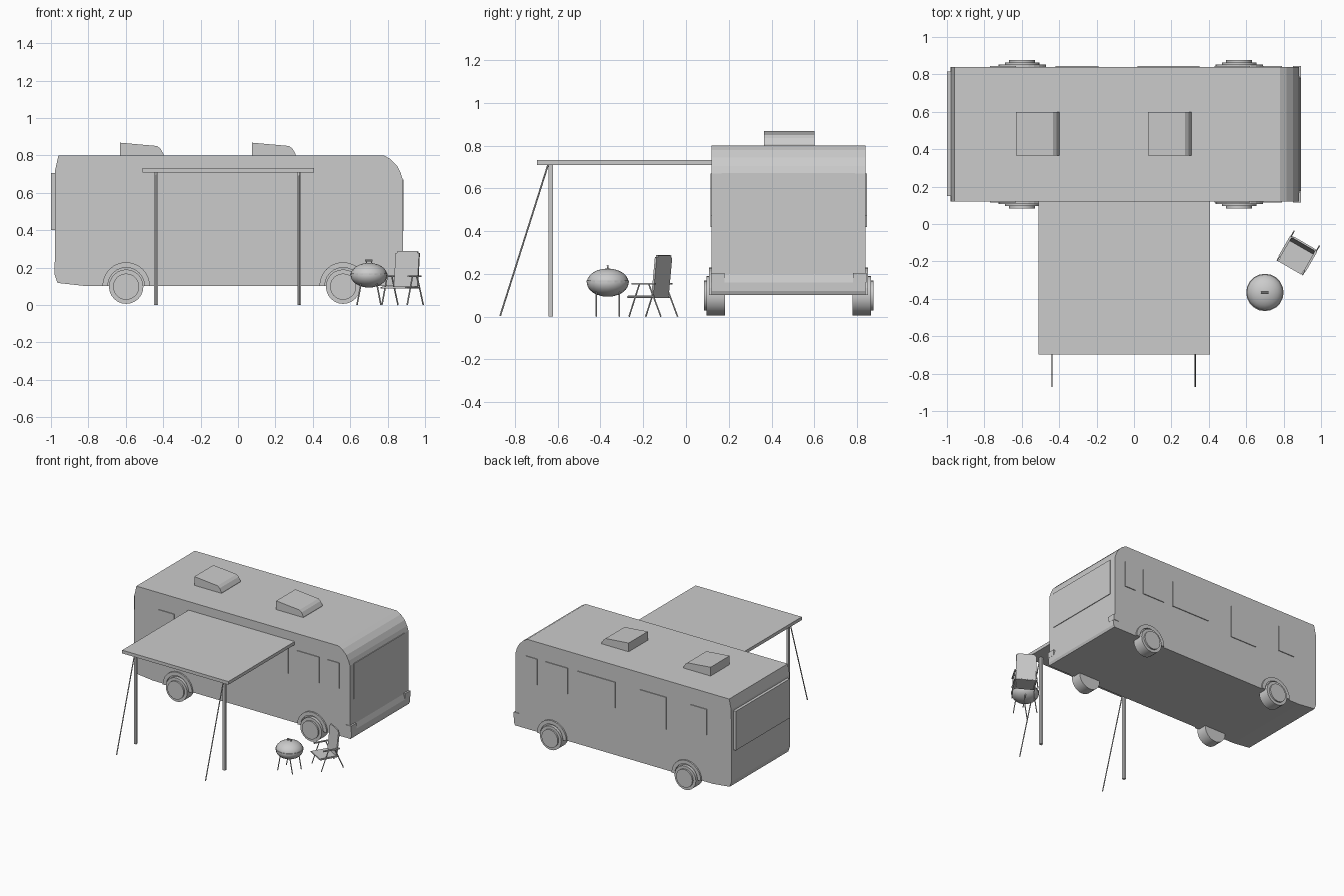
import bpy, bmesh, math
from mathutils import Vector, Matrix

if "Cube" in bpy.data.objects:
    bpy.data.objects.remove(bpy.data.objects["Cube"])


def finish(name, bm):
    bmesh.ops.recalc_face_normals(bm, faces=bm.faces)
    me = bpy.data.meshes.new(name)
    bm.to_mesh(me)
    bm.free()
    ob = bpy.data.objects.new(name, me)
    bpy.context.collection.objects.link(ob)
    return ob


def smooth(ob, angle=35):
    bpy.ops.object.select_all(action='DESELECT')
    ob.select_set(True)
    bpy.context.view_layer.objects.active = ob
    bpy.ops.object.shade_smooth_by_angle(angle=math.radians(angle))


def prism(name, pts, y0, y1):
    """Extrude an x-z outline from y0 to y1."""
    bm = bmesh.new()
    a = [bm.verts.new((x, y0, z)) for x, z in pts]
    b = [bm.verts.new((x, y1, z)) for x, z in pts]
    bm.faces.new(a)
    bm.faces.new(b[::-1])
    for i in range(len(pts)):
        j = (i + 1) % len(pts)
        bm.faces.new((a[i], a[j], b[j], b[i]))
    return finish(name, bm)


def box(name, x0, x1, y0, y1, z0, z1):
    return prism(name, [(x0, z0), (x1, z0), (x1, z1), (x0, z1)], y0, y1)


def rod(name, p, q, r, sides=8):
    p, q = Vector(p), Vector(q)
    d = q - p
    m = Matrix.Translation((p + q) / 2) @ d.to_track_quat('Z', 'Y').to_matrix().to_4x4()
    bm = bmesh.new()
    bmesh.ops.create_cone(bm, cap_ends=True, segments=sides, radius1=r, radius2=r,
                          depth=d.length, matrix=m)
    return finish(name, bm)


# Motorhome shell
Y0, Y1 = 0.12, 0.84
prism("body", [(-0.98, 0.16), (-0.965, 0.118), (-0.82, 0.102), (0.885, 0.102), (0.893, 0.12),
               (0.893, 0.16), (0.881, 0.20), (0.881, 0.67), (0.87, 0.705), (0.85, 0.745),
               (0.815, 0.78), (0.78, 0.80), (-0.96, 0.80), (-0.978, 0.72)], Y0, Y1)
box("windscreen", 0.875, 0.886, 0.165, 0.79, 0.395, 0.672)
box("rear_window", -1.0, -0.97, 0.15, 0.815, 0.40, 0.705)

# Side windows and headlights on both sides
for tag, y, s in (("near", Y0, -1), ("far", Y1, 1)):
    for x0, x1, z0 in ((-0.77, -0.63, 0.47), (-0.42, -0.19, 0.42), (0.02, 0.35, 0.47),
                       (0.43, 0.62, 0.47), (0.69, 0.79, 0.47)):
        ya, yb = sorted((y - s * 0.01, y + s * 0.006))
        box("side_window_" + tag, x0, x1, ya, yb, z0, 0.67)
    ya, yb = sorted((y - s * 0.06, y + s * 0.004))
    box("headlight_" + tag, 0.85, 0.894, ya, yb, 0.16, 0.205)

# Wheels, hubs and arches
for x in (-0.598, 0.562):
    for tag, y, s in (("near", Y0, -1), ("far", Y1, 1)):
        smooth(rod("tyre_" + tag, (x, y + s * 0.024, 0.098), (x, y - s * 0.062, 0.098), 0.092, 24))
        smooth(rod("hub_" + tag, (x, y + s * 0.036, 0.098), (x, y, 0.098), 0.07, 24))
        arc = [math.pi * i / 12 for i in range(13)]
        ring = [(x + 0.127 * math.cos(t), 0.102 + 0.127 * math.sin(t)) for t in arc]
        ring += [(x + 0.098 * math.cos(t), 0.102 + 0.098 * math.sin(t)) for t in arc[::-1]]
        ya, yb = sorted((y - s * 0.01, y + s * 0.012))
        prism("wheel_arch_" + tag, ring, ya, yb)

# Roof vents
for x in (-0.632, 0.074):
    prism("roof_vent", [(x, 0.79), (x, 0.868), (x + 0.2, 0.85), (x + 0.218, 0.835),
                        (x + 0.234, 0.807), (x + 0.234, 0.79)], 0.365, 0.60)

# Awning with posts and guy ropes
box("awning", -0.51, 0.405, -0.697, 0.13, 0.708, 0.733)
for x in (-0.438, 0.328):
    box("awning_post", x - 0.01, x + 0.01, -0.643, -0.623, 0, 0.715)
    rod("guy_rope", (x, -0.645, 0.71), (x, -0.869, 0.003), 0.004, 6)

# Kettle barbecue
BX, BY = 0.70, -0.366
bm = bmesh.new()
bmesh.ops.create_uvsphere(bm, u_segments=20, v_segments=12, radius=1)
bmesh.ops.transform(bm, verts=bm.verts, matrix=Matrix.Translation((BX, BY, 0.159))
                    @ Matrix.Diagonal((0.098, 0.098, 0.066, 1)))
smooth(finish("grill_bowl", bm))
rod("grill_rim", (BX, BY, 0.160), (BX, BY, 0.168), 0.1, 20)
for sx in (-1, 1):
    rod("grill_handle_stem", (BX + sx * 0.014, BY, 0.215), (BX + sx * 0.014, BY, 0.237), 0.003, 6)
    for sy in (-1, 1):
        rod("grill_leg", (BX + sx * 0.04, BY + sy * 0.054, 0.125),
            (BX + sx * 0.064, BY + sy * 0.054, 0), 0.004, 6)
rod("grill_handle", (BX - 0.02, BY, 0.237), (BX + 0.02, BY, 0.237), 0.005, 8)

# Camping chair, built facing -y then turned towards the grill
chair = [box("chair_seat", -0.072, 0.072, -0.075, 0.06, 0.088, 0.098)]
bm = bmesh.new()
bmesh.ops.create_cube(bm, size=1, matrix=Matrix.Translation((0, 0.066, 0.19))
                      @ Matrix.Rotation(math.radians(-6), 4, 'X')
                      @ Matrix.Diagonal((0.145, 0.01, 0.195, 1)))
bmesh.ops.bevel(bm, geom=[e for e in bm.edges if abs(e.verts[0].co.y - e.verts[1].co.y) > 0.009
                          and abs(e.verts[0].co.z - e.verts[1].co.z) < 0.01
                          and e.verts[0].co.z > 0.2],
                offset=0.01, segments=2, affect='EDGES')
chair.append(finish("chair_back", bm))
for sx in (-1, 1):
    x = sx * 0.078
    chair += [box("chair_armrest", x - 0.006, x + 0.006, -0.05, 0.075, 0.15, 0.158),
              rod("chair_front_leg", (x, -0.01, 0.153), (x, -0.066, 0), 0.004, 6),
              rod("chair_rear_leg", (x, 0.04, 0.153), (x, 0.106, 0), 0.004, 6),
              rod("chair_seat_rail", (x, -0.075, 0.092), (x, 0.068, 0.092), 0.004, 6)]
place = Matrix.Translation((0.87, -0.17, 0)) @ Matrix.Rotation(math.radians(-30), 4, 'Z')
for ob in chair:
    ob.data.transform(place)
